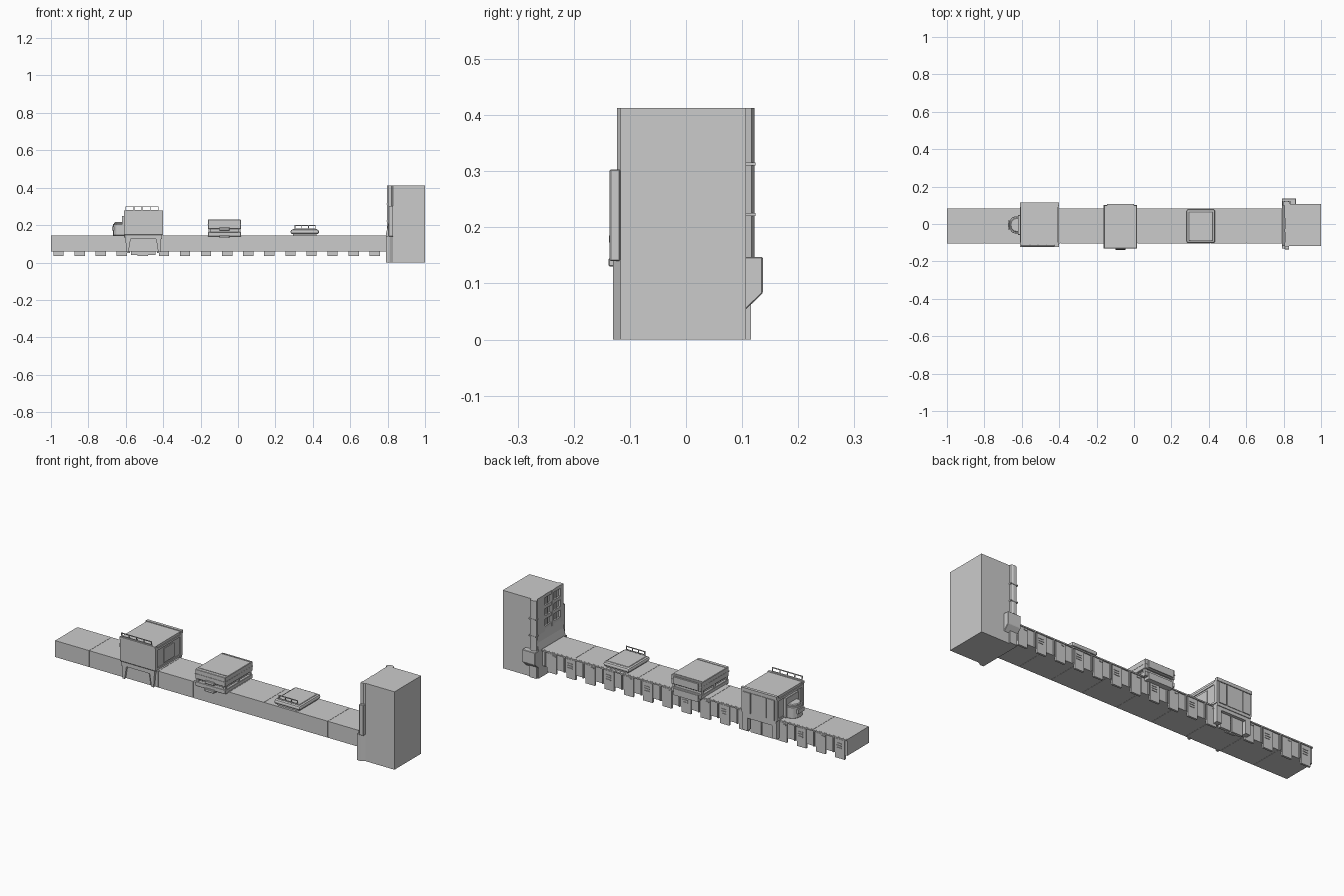
import bpy, bmesh, math
from mathutils import Vector

grey = bpy.data.materials.new("concrete grey")
grey.diffuse_color = (0.6, 0.6, 0.6, 1)


def finish(name, bm, bevel=0, smooth=False):
    bmesh.ops.recalc_face_normals(bm, faces=bm.faces)
    me = bpy.data.meshes.new(name)
    bm.to_mesh(me)
    bm.free()
    me.materials.append(grey)
    ob = bpy.data.objects.new(name, me)
    bpy.context.collection.objects.link(ob)
    if bevel:
        m = ob.modifiers.new("bevel", 'BEVEL')
        m.width, m.segments = bevel, 2 if smooth else 1
    return ob


def boxes(name, spans, bevel=0):
    """One object from boxes given as x0, x1, y0, y1, z0, z1."""
    bm = bmesh.new()
    for x0, x1, y0, y1, z0, z1 in spans:
        vs = bmesh.ops.create_cube(bm, size=1)["verts"]
        for v in vs:
            v.co = Vector(((x0 + x1) / 2 + v.co.x * (x1 - x0),
                           (y0 + y1) / 2 + v.co.y * (y1 - y0),
                           (z0 + z1) / 2 + v.co.z * (z1 - z0)))
    return finish(name, bm, bevel)


def prism(name, axis, pts, a, b, bevel=0):
    """Extrude a 2D profile along one axis; profile uses the other two in order."""
    bm = bmesh.new()

    def put(p, t):
        c = list(p)
        c.insert("xyz".index(axis), t)
        return bm.verts.new(c)
    lo, hi = [put(p, a) for p in pts], [put(p, b) for p in pts]
    bm.faces.new(lo)
    bm.faces.new(hi[::-1])
    n = len(pts)
    for i in range(n):
        bm.faces.new((lo[i], hi[i], hi[(i + 1) % n], lo[(i + 1) % n]))
    return finish(name, bm, bevel)


def railing(name, x0, x1, y, z0, z1, n, lean=0.0, t=0.004):
    """Two rails on evenly spaced posts."""
    spans = [(x0, x1, y - t / 2, y + t / 2, z1 - t, z1),
             (x0, x1, y - t / 2, y + t / 2, z0 + 0.004, z0 + 0.007)]
    for i in range(n):
        x = x0 + (x1 - x0 - t) * i / (n - 1)
        spans.append((x, x + t, y - t / 2, y + t / 2, z0, z1))
    ob = boxes(name, spans)
    for v in ob.data.vertices:
        v.co.y -= lean * (v.co.z - z0)


# Wall run, split by fine seams
cuts = [-1, -0.8, -0.6, -0.395, -0.19, 0.02, 0.225, 0.41, 0.6, 0.815]
boxes("wall", [(a + (0.0007 if a > -1 else 0), b - 0.0007, -0.104, 0.076, 0.058, 0.145)
               for a, b in zip(cuts, cuts[1:])])
boxes("wall_core", [(-0.99, 0.81, -0.102, 0.074, 0.059, 0.1435)])

# Rear cladding: hanging panels, vent slits, ribs and top lip
pitch = 0.1127
panels, slits, ribs = [], [], []
for i in range(16):
    x = -0.987 + i * pitch
    panels.append((x, x + 0.055, 0.07, 0.081, 0.035, 0.136))
    ribs.append((x + 0.064, x + 0.07, 0.07, 0.083, 0.058, 0.14))
    if i % 2 == 0:
        for z in (0.088, 0.1, 0.112):
            slits.append((x + 0.018, x + 0.046, 0.079, 0.084, z, z + 0.004))
    else:
        slits.append((x + 0.006, x + 0.022, 0.079, 0.084, 0.124, 0.13))
boxes("rear_panel", panels)
boxes("rear_slit", slits)
boxes("rear_rib", ribs)
boxes("rear_lip", [(-1, 0.8, 0.072, 0.083, 0.138, 0.1445)])

# Tower with a flared foot on the wall side
boxes("tower_body", [(0.816, 1.0, -0.117, 0.107, 0, 0.413)])
prism("tower_foot", 'y', [(0.79, 0), (0.82, 0), (0.82, 0.23), (0.807, 0.23),
                          (0.799, 0.185), (0.79, 0.15)], -0.118, 0.107)
prism("tower_front_skirt", 'z', [(0.79, -0.13), (0.81, -0.13), (0.83, -0.117), (0.79, -0.117)], 0, 0.14)
prism("tower_front_edge", 'z', [(0.805, -0.123), (0.822, -0.123), (0.83, -0.117), (0.805, -0.117)], 0.14, 0.413)
prism("tower_front_fin", 'x', [(-0.117, 0.14), (-0.136, 0.14), (-0.136, 0.303), (-0.117, 0.303)], 0.805, 0.83, 0.002)

# Window grid on the tower's wall side
bars = [(0.805, 0.82, y - 0.009, y + 0.009, 0.2, 0.413) for y in (-0.108, -0.035, 0.04, 0.098)]
bars += [(0.807, 0.82, -0.117, 0.107, z - 0.009, z + 0.009) for z in (0.235, 0.29, 0.345, 0.404)]
bars += [(0.811, 0.82, y - 0.003, y + 0.003, 0.23, 0.4) for y in (-0.072, 0.003)]
bars += [(0.805, 0.82, 0.04, 0.107, 0.2, 0.413)]
boxes("tower_window_frame", bars)

# Rear duct and box on the tower corner
prism("tower_duct", 'z', [(0.797, 0.1), (0.836, 0.1), (0.832, 0.117), (0.822, 0.122),
                          (0.808, 0.122), (0.797, 0.115)], 0.14, 0.413)
boxes("duct_band", [(0.795, 0.837, 0.1, 0.1235, z, z + 0.006) for z in (0.22, 0.31)])
prism("duct_box", 'x', [(0.1, 0.05), (0.108, 0.055), (0.137, 0.083), (0.137, 0.147), (0.1, 0.147)],
      0.79, 0.866, 0.002)
boxes("duct_foot", [(0.797, 0.837, 0.1, 0.116, 0, 0.08)])

# Gatehouse block, with front and rear aprons
body = prism("gatehouse_body", 'x', [(-0.108, 0.135), (-0.12, 0.15), (-0.12, 0.268), (-0.113, 0.275),
                                     (0.104, 0.275), (0.11, 0.268), (0.11, 0.135)], -0.606, -0.406)
boxes("gatehouse_roof_trim", [(-0.61, -0.402, 0.098, 0.114, 0.262, 0.279),
                              (-0.61, -0.402, -0.122, -0.108, 0.266, 0.277)])
for side, x0, x1 in (("left", -0.61, -0.605), ("right", -0.407, -0.402)):
    boxes("gatehouse_%s_frame" % side, [(x0, x1, -0.115, 0.108, 0.25, 0.262),
                                        (x0, x1, -0.115, 0.108, 0.147, 0.157),
                                        (x0, x1, -0.118, -0.1, 0.147, 0.268),
                                        (x0, x1, 0.09, 0.11, 0.147, 0.268),
                                        (x0, x1, -0.045, 0.04, 0.165, 0.24)])
boxes("gatehouse_front_header", [(-0.605, -0.407, -0.117, -0.1, 0.125, 0.148)])
for x, s in ((-0.603, 1), (-0.409, -1)):
    prism("gatehouse_front_leg", 'y', [(x, 0.145), (x + s * 0.035, 0.145), (x + s * 0.028, 0.12),
                                       (x + s * 0.018, 0.057), (x + s * 0.006, 0.057)], -0.115, -0.1)
prism("front_gate_panel", 'y', [(-0.578, 0.06), (-0.436, 0.06), (-0.446, 0.125), (-0.568, 0.125)], -0.108, -0.1)
boxes("gatehouse_rear_leg", [(-0.606, -0.578, 0.07, 0.106, 0.05, 0.14), (-0.434, -0.406, 0.07, 0.106, 0.05, 0.14),
                             (-0.58, -0.432, 0.07, 0.106, 0.118, 0.14)])
boxes("rear_gate_panel", [(-0.572, -0.51, 0.075, 0.09, 0.04, 0.12), (-0.502, -0.44, 0.075, 0.09, 0.04, 0.12)])
boxes("gatehouse_rear_panel", [(-0.598, -0.555, 0.108, 0.115, 0.15, 0.258), (-0.548, -0.464, 0.108, 0.113, 0.15, 0.258),
                               (-0.457, -0.414, 0.108, 0.115, 0.15, 0.258)])
railing("gatehouse_railing", -0.602, -0.424, -0.114, 0.275, 0.3, 5, 0.2)

# Rounded cabin and its backing strip on the gatehouse's left end
arc = [(-0.635 - 0.034 * math.sin(t), -0.005 - 0.046 * math.cos(t))
       for t in [math.pi * k / 6 for k in range(7)]]
prism("side_cabin", 'z', [(-0.6, -0.051)] + arc + [(-0.6, 0.041)], 0.145, 0.205, 0.002)
prism("cabin_roof", 'z', [(-0.6, -0.04)] + [(x + 0.007, -0.005 + (y + 0.005) * 0.85) for x, y in arc]
      + [(-0.6, 0.03)], 0.2, 0.216, 0.004)
boxes("cabin_backing", [(-0.621, -0.6, -0.058, 0.048, 0.145, 0.25)], 0.002)
boxes("cabin_window", [(-0.673, -0.66, -0.03, 0.02, 0.17, 0.192)])

# Bunker: two stacked slabs with a firing slit between
boxes("bunker_lower_slab", [(-0.161, 0.016, -0.128, 0.1, 0.139, 0.163)], 0.002)
boxes("bunker_core", [(-0.148, 0.003, -0.11, 0.09, 0.14, 0.2)])
boxes("bunker_upper_slab", [(-0.161, 0.016, -0.13, 0.1, 0.179, 0.229)], 0.002)
boxes("bunker_trim", [(-0.162, 0.017, -0.132, 0.101, 0.202, 0.206)])
boxes("bunker_pillar", [(x, x + 0.012, y, y + 0.014, 0.155, 0.185)
                        for x in (-0.158, 0.001) for y in (-0.125, -0.02, 0.08)])
boxes("bunker_front_block", [(-0.1, -0.045, -0.138, -0.11, 0.13, 0.145),
                             (-0.1, -0.045, -0.137, -0.11, 0.171, 0.187)], 0.002)
boxes("bunker_rear_flange", [(-0.145, 0.0, 0.09, 0.107, 0.185, 0.222), (-0.145, 0.0, 0.07, 0.106, 0.125, 0.16)])
boxes("bunker_roof_edge", [(-0.155, 0.01, y, y + 0.004, 0.228, 0.231) for y in (-0.112, 0.086)])

# Hatch platform with a low railing
boxes("hatch_base", [(0.295, 0.42, -0.092, 0.066, 0.143, 0.158)])
hatch = boxes("hatch_top", [(0.281, 0.433, -0.102, 0.078, 0.152, 0.176)], 0.01)
hatch.modifiers["bevel"].segments = 2
boxes("hatch_panel", [(0.292, 0.422, -0.09, 0.066, 0.174, 0.179)], 0.002)
railing("hatch_railing", 0.303, 0.415, -0.09, 0.176, 0.2, 4)
